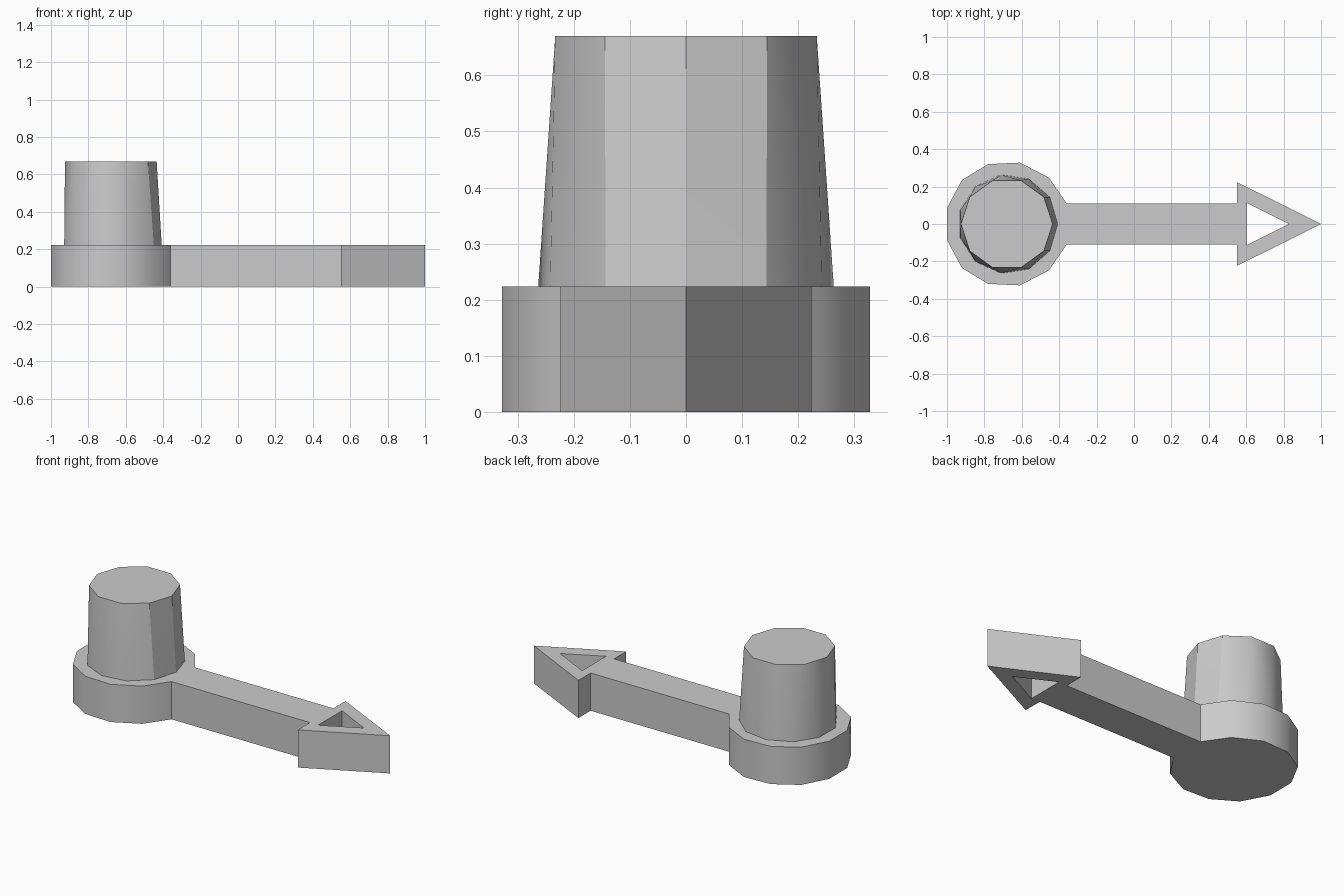
import bpy, bmesh
from math import radians, sin, cos, tau

cube = bpy.data.objects.get("Cube")
if cube:
    bpy.data.objects.remove(cube)

PLATE_TOP = 0.224
KNOB_TOP = 0.67

grey = bpy.data.materials.new("plain grey")
grey.use_nodes = True
grey.diffuse_color = (0.6, 0.6, 0.6, 1)
grey.node_tree.nodes["Principled BSDF"].inputs["Base Color"].default_value = grey.diffuse_color


def add_object(name, bm, angle):
    bmesh.ops.recalc_face_normals(bm, faces=bm.faces[:])
    mesh = bpy.data.meshes.new(name)
    bm.to_mesh(mesh)
    bm.free()
    mesh.materials.append(grey)
    obj = bpy.data.objects.new(name, mesh)
    bpy.context.collection.objects.link(obj)
    bpy.ops.object.select_all(action="DESELECT")
    obj.select_set(True)
    bpy.context.view_layer.objects.active = obj
    bpy.ops.object.shade_smooth_by_angle(angle=radians(angle))
    return obj


def mirrored(half):
    """Close a half outline by mirroring it across the x axis."""
    return half + [(x, -y) for x, y in reversed(half) if y]


# Pointer plate: round hub, straight arm and arrow head with a triangular hole
outline = mirrored([(-1, 0.085), (-0.92, 0.235), (-0.78, 0.32), (-0.61, 0.328),
                    (-0.455, 0.248), (-0.36, 0.11), (0.55, 0.11), (0.55, 0.224), (1, 0)])
hole = mirrored([(0.605, 0.112), (0.828, 0)])

bm = bmesh.new()
edges = []
for loop in (outline, hole):
    verts = [bm.verts.new((x, y, 0)) for x, y in loop]
    edges += [bm.edges.new((verts[i - 1], verts[i])) for i in range(len(verts))]
bmesh.ops.triangle_fill(bm, edges=edges, use_beauty=True, normal=(0, 0, 1))
raised = bmesh.ops.extrude_face_region(bm, geom=bm.faces[:], use_keep_orig=True)
bmesh.ops.translate(bm, vec=(0, 0, PLATE_TOP),
                    verts=[g for g in raised["geom"] if isinstance(g, bmesh.types.BMVert)])
add_object("pointer_plate", bm, 35)

# Knob: tapered stub whose lower ring has one more side than its upper ring
bm = bmesh.new()
for sides, radius, cx, z in ((11, 0.266, -0.674, PLATE_TOP), (10, 0.245, -0.68, KNOB_TOP)):
    for i in range(sides):
        a = tau * i / sides
        bm.verts.new((cx + radius * cos(a), radius * sin(a), z))
bmesh.ops.convex_hull(bm, input=bm.verts[:])
bmesh.ops.dissolve_limit(bm, angle_limit=radians(0.5), verts=bm.verts[:], edges=bm.edges[:])
add_object("knob", bm, 30)
